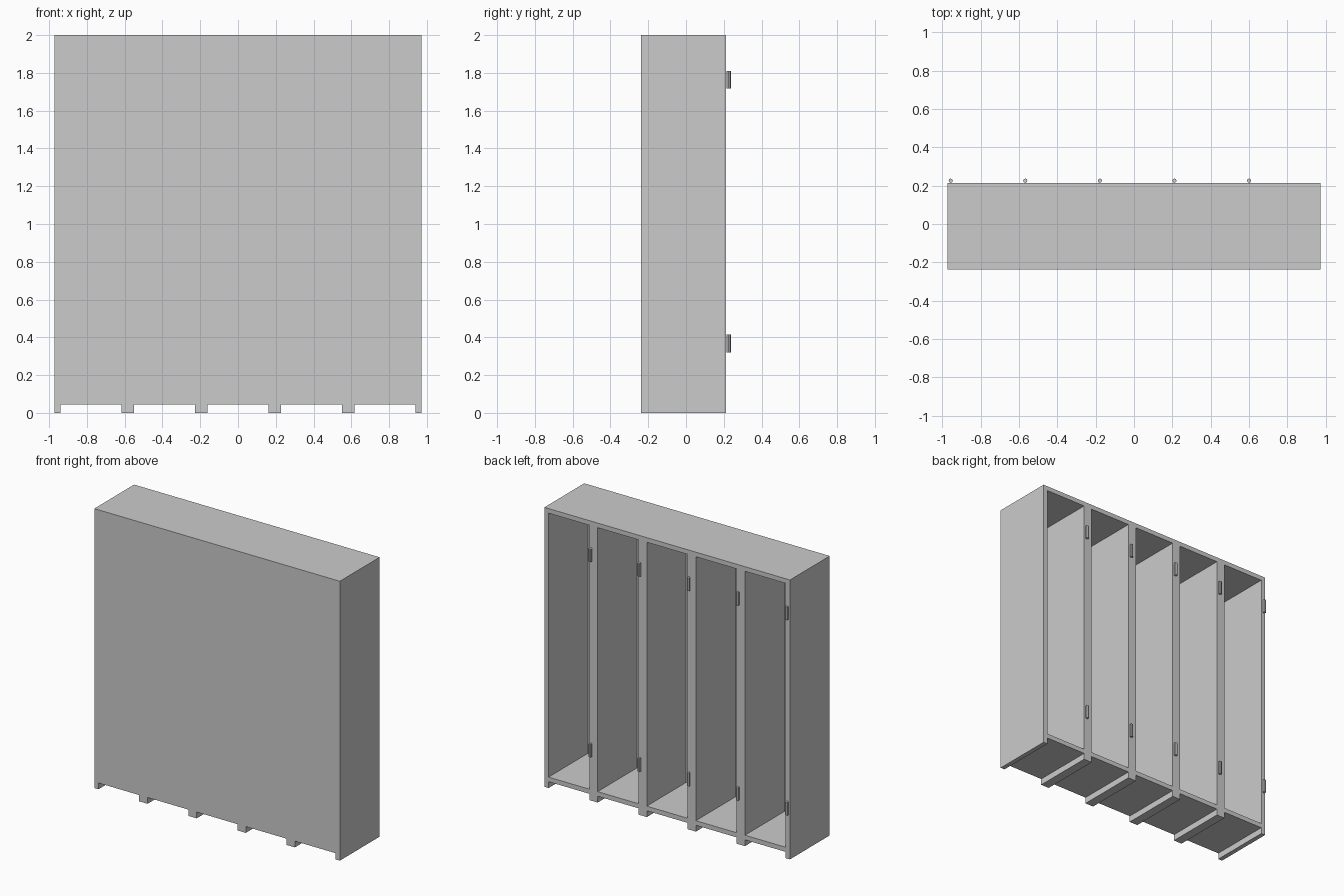
import bpy, bmesh
from itertools import product

if "Cube" in bpy.data.objects:
    bpy.data.objects.remove(bpy.data.objects["Cube"])

HALF_W, Y_FRONT, Y_BACK, H = 0.972, -0.237, 0.213, 2.0
BAYS, WALL = 5, 0.033
PITCH = 2 * HALF_W / BAYS

# Grid lines of the cabinet: wall, bay, double wall, bay ... wall
xs = [-HALF_W]
for i in range(BAYS):
    left = -HALF_W + i * PITCH
    xs += [left + WALL, left + PITCH - WALL]
xs.append(HALF_W)
ys = [Y_FRONT, Y_FRONT + 0.004, Y_BACK]
zs = [0, 0.045, 0.045 + WALL, H - WALL, H]
axes = (xs, ys, zs)


def solid(c):
    if any(not 0 <= c[a] < len(axes[a]) - 1 for a in range(3)):
        return False
    wall = c[0] % 2 == 0
    floor_or_top = c[2] in (1, 3)
    closed_panel = c[1] == 0 and c[2] > 0
    return wall or floor_or_top or closed_panel


# Locker carcass: one shell with open bays at the back and runners below
bm = bmesh.new()
for c in product(*(range(len(a) - 1) for a in axes)):
    if not solid(c):
        continue
    for axis, side in product(range(3), (0, 1)):
        n = list(c)
        n[axis] += 1 if side else -1
        if solid(n):
            continue
        u, v = (axis + 1) % 3, (axis + 2) % 3
        corners = []
        for du, dv in ((0, 0), (1, 0), (1, 1), (0, 1)):
            k = list(c)
            k[axis] += side
            k[u] += du
            k[v] += dv
            corners.append(bm.verts.new([axes[a][k[a]] for a in range(3)]))
        bm.faces.new(corners if side else corners[::-1])
bmesh.ops.remove_doubles(bm, verts=bm.verts, dist=1e-5)
bmesh.ops.dissolve_limit(bm, angle_limit=0.01, verts=bm.verts, edges=bm.edges)
mesh = bpy.data.meshes.new("locker_carcass")
bm.to_mesh(mesh)
bm.free()
bpy.context.collection.objects.link(bpy.data.objects.new("locker_carcass", mesh))

# Hinge barrels, two on the same side of every bay
for i in range(BAYS):
    for name, z in (("lower", 0.367), ("upper", 1.764)):
        bpy.ops.mesh.primitive_cylinder_add(
            vertices=8, radius=0.011, depth=0.094,
            location=(-HALF_W + i * PITCH + WALL / 2, 0.226, z))
        bpy.context.object.name = f"hinge_{name}_{i + 1}"
